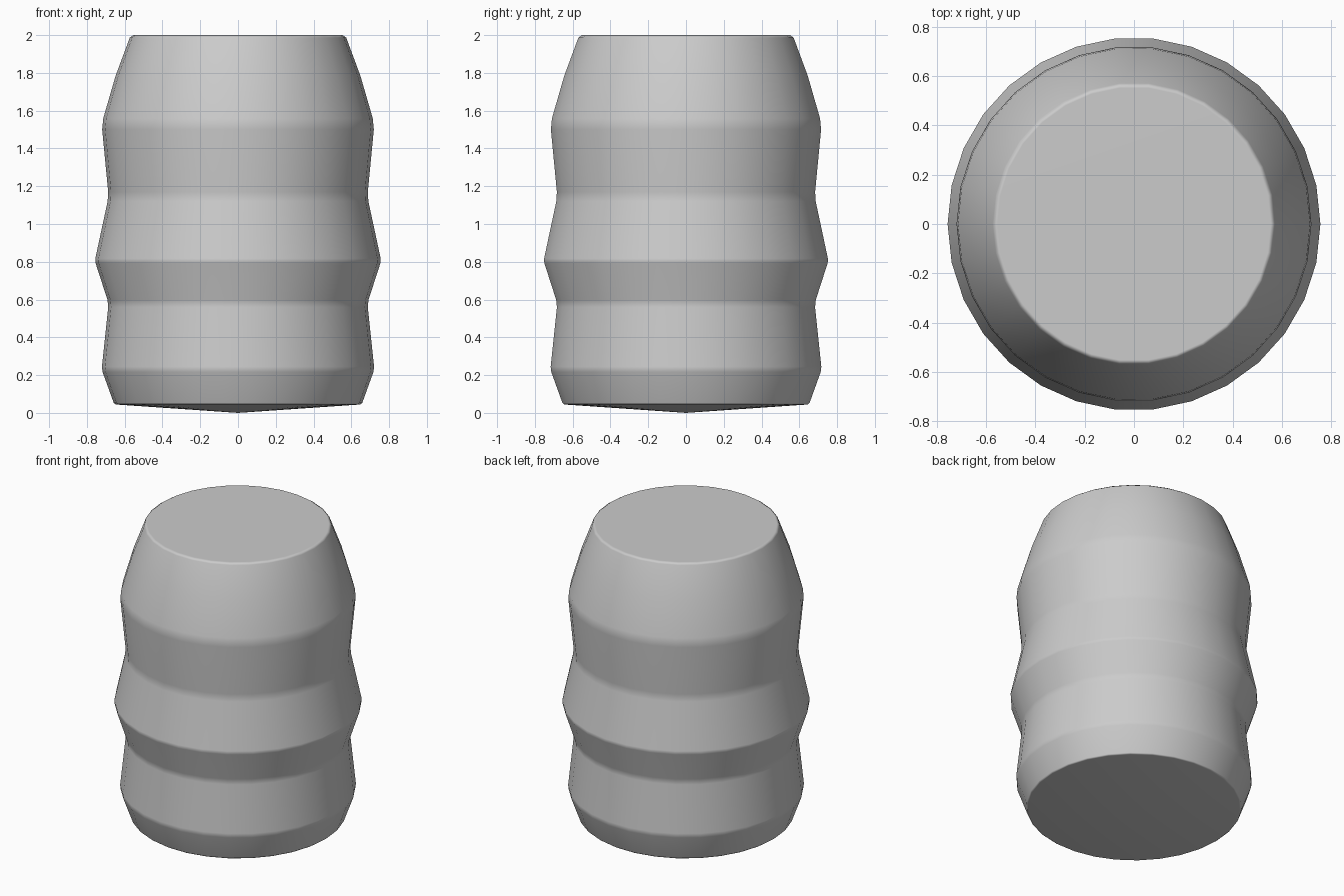
import bpy, bmesh
from math import cos, sin, tau
from mathutils import Vector

cube = bpy.data.objects.get("Cube")
if cube:
    bpy.data.objects.remove(cube, do_unlink=True)

SIDES = 30

grey = bpy.data.materials.new("plain grey")
grey.use_nodes = True
colour = (0.6, 0.6, 0.6, 1)
grey.diffuse_color = colour
grey.node_tree.nodes["Principled BSDF"].inputs["Base Color"].default_value = colour

# Outline from base to top: radius, height, softening of the ridge
outline = [
    (0.655, 0.045, 0.008),
    (0.722, 0.23, 0.015),
    (0.685, 0.58, 0.02),
    (0.758, 0.805, 0.012),
    (0.685, 1.145, 0.025),
    (0.722, 1.53, 0.03),
    (0.648, 1.785, 0),
    (0.568, 2.0, 0.014),
]


def soften(points):
    """Replace each ridge by a narrow bevel along its two slopes."""
    spots = [Vector((0, 0))] + [Vector(p[:2]) for p in points] + [Vector((0, 2))]
    result = []
    for i, (r, z, width) in enumerate(points, 1):
        here = spots[i]
        if width == 0:
            result.append(here)
            continue
        for other in (spots[i - 1], spots[i + 1]):
            result.append(here + (other - here).normalized() * width)
    return result


# Turned body with a shallow cone below and a flat lid on top
bm = bmesh.new()
rings = []
for r, z in soften(outline):
    rings.append([bm.verts.new((r * cos(tau * i / SIDES), r * sin(tau * i / SIDES), z))
                  for i in range(SIDES)])
for low, high in zip(rings, rings[1:]):
    for i in range(SIDES):
        j = (i + 1) % SIDES
        bm.faces.new((low[i], low[j], high[j], high[i]))
tip = bm.verts.new((0, 0, 0))
for i in range(SIDES):
    bm.faces.new((tip, rings[0][(i + 1) % SIDES], rings[0][i]))
bm.faces.new(rings[-1])
bmesh.ops.recalc_face_normals(bm, faces=bm.faces)
for face in bm.faces:
    face.smooth = True

mesh = bpy.data.meshes.new("ribbed_barrel")
bm.to_mesh(mesh)
bm.free()
mesh.materials.append(grey)
barrel = bpy.data.objects.new("ribbed_barrel", mesh)
bpy.context.collection.objects.link(barrel)

# Keep the broad bands evenly shaded between the ridges
weighted = barrel.modifiers.new("even_bands", 'WEIGHTED_NORMAL')
weighted.weight = 50
